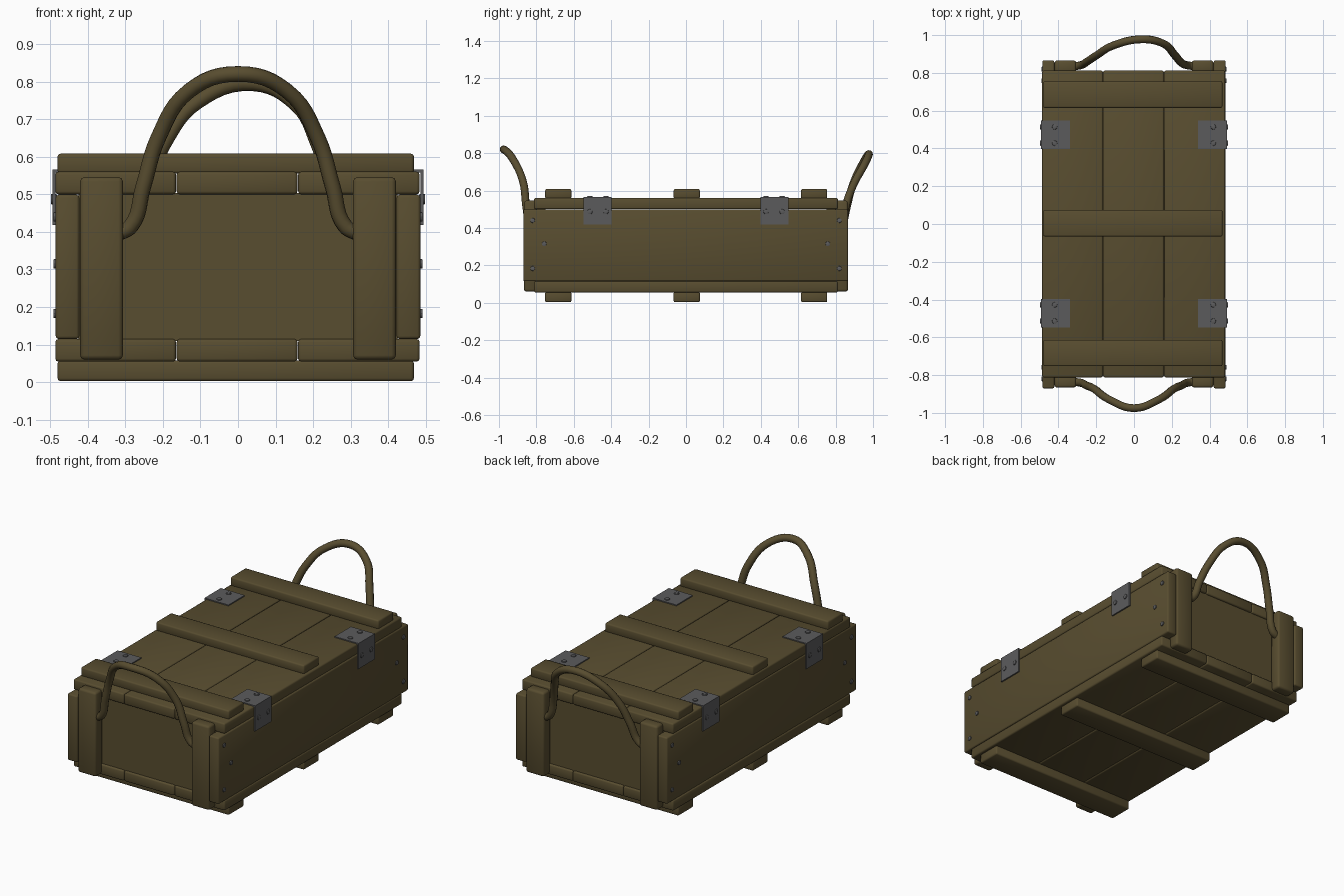
import bpy
import math
from mathutils import Vector

cube = bpy.data.objects.get("Cube")
if cube:
    bpy.data.objects.remove(cube, do_unlink=True)


def make_material(name, color):
    mat = bpy.data.materials.new(name)
    mat.use_nodes = True
    mat.diffuse_color = color
    mat.node_tree.nodes["Principled BSDF"].inputs["Base Color"].default_value = color
    return mat


OLIVE = make_material("olive paint", (0.098, 0.074, 0.029, 1))
STEEL = make_material("grey steel", (0.105, 0.105, 0.108, 1))


def finish(obj, name, mat, bevel=0.0, angle=60):
    obj.name = name
    obj.data.materials.append(mat)
    if bevel:
        mod = obj.modifiers.new("soft edges", "BEVEL")
        mod.width = bevel
        mod.segments = 2
        bpy.ops.object.modifier_apply(modifier=mod.name)
    bpy.ops.object.shade_smooth_by_angle(angle=math.radians(angle))
    return obj


def box(name, xs, ys, zs, mat=OLIVE, bevel=0.008):
    lo, hi = Vector((xs[0], ys[0], zs[0])), Vector((xs[1], ys[1], zs[1]))
    bpy.ops.mesh.primitive_cube_add(size=1, location=(lo + hi) / 2)
    obj = bpy.context.object
    obj.scale = hi - lo
    bpy.ops.object.transform_apply(location=False, rotation=False, scale=True)
    return finish(obj, name, mat, bevel)


def span(a, b, side):
    return sorted((a * side, b * side))


def screw(name, loc, sideways, radius=0.014):
    rot = (0, math.pi / 2, 0) if sideways else (0, 0, 0)
    bpy.ops.mesh.primitive_cylinder_add(vertices=12, radius=radius, depth=0.016,
                                        location=loc, rotation=rot)
    finish(bpy.context.object, name, STEEL, 0.003, 40)


# Lid and floor planks
edges = (-0.487, -0.164, 0.159, 0.484)
for i in range(3):
    xs = (edges[i] + 0.001, edges[i + 1] - 0.001)
    box(f"lid_plank_{i + 1}", xs, (-0.812, 0.812), (0.5, 0.56))
    box(f"floor_plank_{i + 1}", xs, (-0.812, 0.812), (0.055, 0.115))

# Cross cleats above the lid and under the floor
for place, y in (("front", -0.683), ("middle", 0.004), ("back", 0.685)):
    ys = (y - 0.07, y + 0.07)
    box(f"lid_cleat_{place}", (-0.48, 0.468), ys, (0.555, 0.608))
    box(f"floor_cleat_{place}", (-0.48, 0.468), ys, (0.003, 0.058))

# Side boards, end boards and upright end battens
for side, label in ((1, "left"), (-1, "right")):
    box(f"{label}_side_board", span(0.422, 0.485, side), (-0.87, 0.866), (0.115, 0.499))
    for end, place in ((-1, "front"), (1, "back")):
        box(f"{place}_{label}_batten", span(0.306, 0.42, side),
            span(0.8, 0.866, end), (0.06, 0.546), bevel=0.012)
        # Nails holding each corner
        for k, (y, z) in enumerate(((0.82, 0.44), (0.758, 0.315), (0.82, 0.183))):
            screw(f"{place}_{label}_nail_{k + 1}", (0.483 * side, y * end, z), True, 0.013)
for end, place in ((-1, "front"), (1, "back")):
    box(f"{place}_end_board", (-0.424, 0.424), span(0.75, 0.8, end), (0.11, 0.503), bevel=0)

# Folded corner plates with their screws
for side, label in ((1, "left"), (-1, "right")):
    for end, place in ((-1, "front"), (1, "back")):
        tag = f"{place}_{label}_plate"
        ys = span(0.398, 0.547, end)
        box(tag + "_top", span(0.34, 0.493, side), ys, (0.558, 0.566), STEEL, 0)
        box(tag + "_side", span(0.485, 0.493, side), ys, (0.418, 0.566), STEEL, 0)
        for k, y in enumerate((0.428, 0.514)):
            screw(f"{tag}_top_screw_{k + 1}", (0.42 * side, y * end, 0.564), False)
            screw(f"{tag}_side_screw_{k + 1}", (0.49 * side, y * end, 0.487), True)


# Rope handles
def rope(name, points):
    curve = bpy.data.curves.new(name, "CURVE")
    curve.dimensions = "3D"
    curve.bevel_depth = 0.021
    curve.bevel_resolution = 3
    curve.resolution_u = 6
    curve.use_fill_caps = True
    spline = curve.splines.new("BEZIER")
    spline.bezier_points.add(len(points) - 1)
    for bp, co in zip(spline.bezier_points, points):
        bp.co = co
        bp.handle_left_type = bp.handle_right_type = "AUTO"
    obj = bpy.data.objects.new(name, curve)
    bpy.context.collection.objects.link(obj)
    bpy.ops.object.select_all(action="DESELECT")
    obj.select_set(True)
    bpy.context.view_layer.objects.active = obj
    bpy.ops.object.convert(target="MESH")
    finish(bpy.context.object, name, OLIVE)


half = [(0.32, -0.835, 0.395), (0.285, -0.84, 0.415), (0.252, -0.855, 0.52),
        (0.212, -0.872, 0.65), (0.13, -0.93, 0.775)]
rope("front_rope_handle", [(-x, y, z) for x, y, z in half] + [(0, -0.975, 0.82)] + half[::-1])
rope("back_rope_handle", [
    (-0.32, 0.835, 0.395), (-0.285, 0.84, 0.415), (-0.245, 0.862, 0.52),
    (-0.195, 0.895, 0.64), (-0.11, 0.945, 0.745), (0.04, 0.978, 0.795),
    (0.155, 0.955, 0.74), (0.215, 0.895, 0.63), (0.25, 0.855, 0.52),
    (0.285, 0.84, 0.415), (0.32, 0.835, 0.395)])
